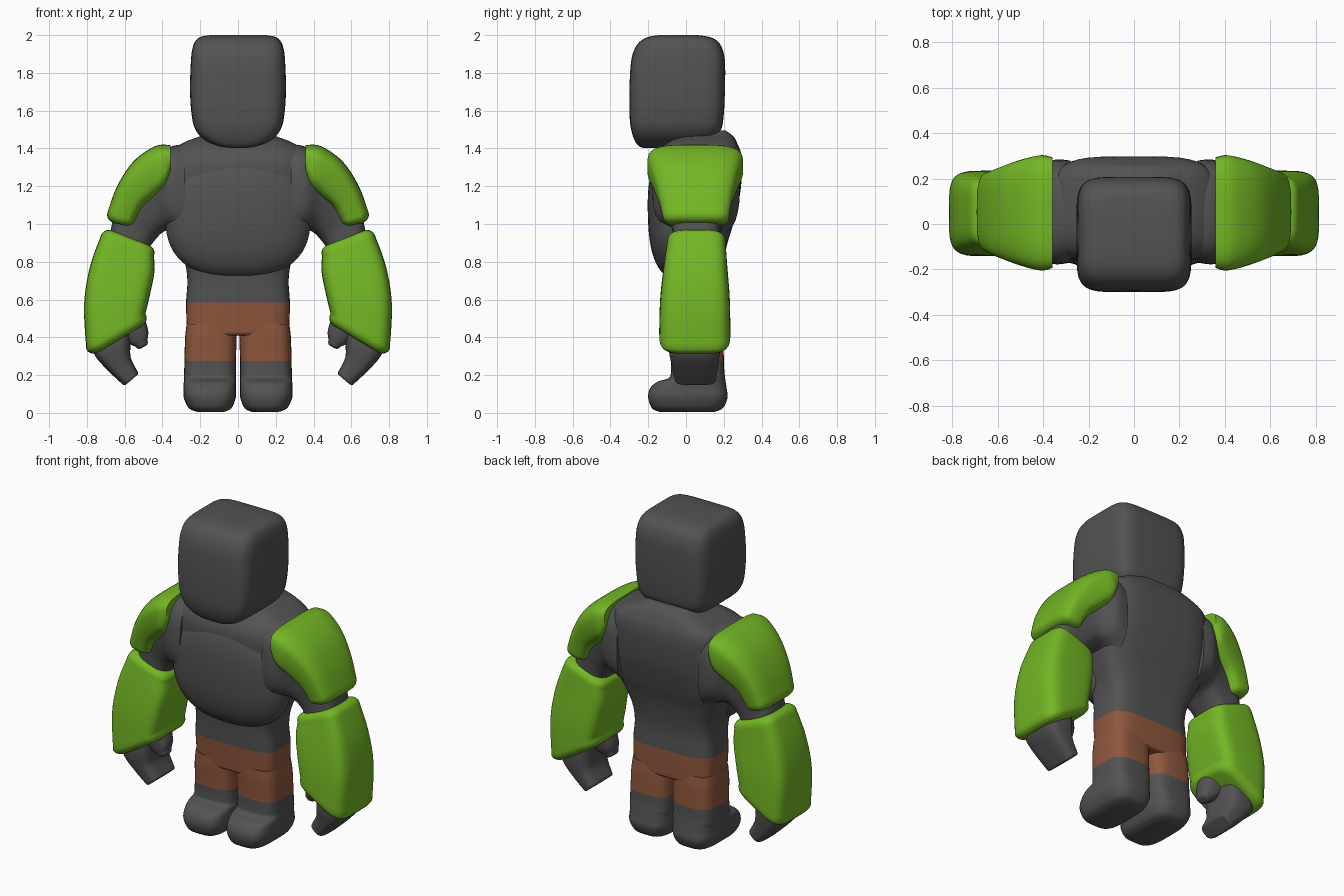
import bpy, bmesh, math
from mathutils import Vector


def material(name, rgb):
    m = bpy.data.materials.new(name)
    m.diffuse_color = (*rgb, 1)
    return m


GREY = material("dark grey", (0.086, 0.086, 0.086))
GREEN = material("leaf green", (0.175, 0.47, 0.018))
BROWN = material("earth brown", (0.28, 0.096, 0.048))


def spline(keys, sub):
    """Catmull-Rom rows between the key rows."""
    rows = []
    for i in range(len(keys) - 1):
        a, b, c, d = (keys[max(i - 1, 0)], keys[i], keys[i + 1], keys[min(i + 2, len(keys) - 1)])
        for s in range(sub):
            t = s / sub
            rows.append([0.5 * (2 * q + (r - p) * t + (2 * p - 5 * q + 4 * r - u) * t * t
                                + (3 * q - p - 3 * r + u) * t ** 3)
                         for p, q, r, u in zip(a, b, c, d)])
    return rows + [list(keys[-1])]


def loft(name, keys, mat, e=3.5, r0=0.0, r1=0.0, mirror=False, pants=None, n=40, sub=5):
    """Keys: x,z of one side, x,z of the other side, back/front y. r0, r1 round the ends."""
    rings = []
    for x0, z0, x1, z1, y0, y1 in spline(keys, sub):
        u = Vector((x1 - x0, 0, z1 - z0)) / 2
        rings.append((Vector(((x0 + x1) / 2, (y0 + y1) / 2, (z0 + z1) / 2)),
                      u.length, u.normalized(), (y1 - y0) / 2))

    def cap(end, before, r):
        c, w, d, h = end
        nrm = Vector((-d.z, 0, d.x))
        if nrm.dot(c - before[0]) < 0:
            nrm.negate()
        out = []
        for k in range(1, 6):
            t = k * math.pi / 10
            s = r * (1 - math.cos(t))
            out.append((c + nrm * r * math.sin(t), w - s, d, h - s))
        return out

    head = cap(rings[0], rings[1], r0)[::-1] if r0 else []
    tail = cap(rings[-1], rings[-2], r1) if r1 else []
    bm = bmesh.new()
    loops = []
    for c, w, d, h in head + rings + tail:
        loop = []
        for k in range(n):
            a = 2 * math.pi * k / n
            ca, sa = math.cos(a), math.sin(a)
            p = math.copysign(abs(ca) ** (2 / e), ca) * w
            q = math.copysign(abs(sa) ** (2 / e), sa) * h
            loop.append(bm.verts.new(c + d * p + Vector((0, q, 0))))
        loops.append(loop)
    for a, b in zip(loops, loops[1:]):
        for k in range(n):
            bm.faces.new((a[k], a[(k + 1) % n], b[(k + 1) % n], b[k]))
    bm.faces.new(loops[0])
    bm.faces.new(loops[-1])
    return finish(name, bm, mat, mirror, pants)


def finish(name, bm, mat, mirror=False, pants=None):
    if pants:
        for z in pants:
            bmesh.ops.bisect_plane(bm, geom=bm.verts[:] + bm.edges[:] + bm.faces[:],
                                   plane_co=(0, 0, z), plane_no=(0, 0, 1), dist=1e-5)
        for f in bm.faces:
            f.material_index = int(pants[0] < f.calc_center_median().z < pants[1])
    bmesh.ops.recalc_face_normals(bm, faces=bm.faces[:])
    for f in bm.faces:
        f.smooth = True
    me = bpy.data.meshes.new(name)
    bm.to_mesh(me)
    bm.free()
    me.materials.append(mat)
    if pants:
        me.materials.append(BROWN)
    me.set_sharp_from_angle(angle=math.radians(50))
    ob = bpy.data.objects.new(name, me)
    bpy.context.collection.objects.link(ob)
    if mirror:
        ob.modifiers.new("mirror", 'MIRROR')
    return ob


def level(*rows):
    """Rows of z, half width, front y, back y, centred on x = 0."""
    return [(-w, z, w, z, y0, y1) for z, w, y0, y1 in rows]


PANTS = (0.275, 0.585)

# Head: rounded block with a soft chin
loft("head", level((1.402, 0.03, -0.22, -0.02), (1.412, 0.10, -0.25, 0.04), (1.44, 0.17, -0.27, 0.12),
                   (1.49, 0.22, -0.288, 0.18), (1.56, 0.243, -0.298, 0.198), (1.70, 0.254, -0.30, 0.206),
                   (1.85, 0.25, -0.292, 0.207), (1.92, 0.243, -0.275, 0.195), (1.965, 0.228, -0.245, 0.17),
                   (1.99, 0.20, -0.20, 0.125), (2.0, 0.15, -0.14, 0.06)), GREY, e=5.5)

# Torso with the upper part of the shorts
loft("torso", level((0.43, 0.27, -0.085, 0.195), (0.58, 0.275, -0.095, 0.195), (0.70, 0.268, -0.10, 0.19),
                    (0.80, 0.283, -0.11, 0.20), (0.90, 0.325, -0.12, 0.22), (1.0, 0.365, -0.135, 0.25),
                    (1.15, 0.365, -0.165, 0.285), (1.30, 0.365, -0.175, 0.298), (1.38, 0.355, -0.15, 0.29),
                    (1.43, 0.29, -0.10, 0.27), (1.465, 0.20, -0.04, 0.25), (1.495, 0.14, 0.06, 0.21)),
     GREY, e=4, r0=0.02, pants=PANTS)

# Broad chest pad
bm = bmesh.new()
bmesh.ops.create_uvsphere(bm, u_segments=48, v_segments=32, radius=1)
for v in bm.verts:
    f = (abs(v.co.x) ** 2.5 + abs(v.co.y) ** 2.5 + abs(v.co.z) ** 2.5) ** (-1 / 2.5)
    z = v.co.z * f
    v.co = (v.co.x * f * 0.385, -0.06 + v.co.y * f * 0.142 - 0.01 * z, 1.045 + z * 0.33)
finish("chest_pad", bm, GREY)

# Leg and foot, the thigh coloured as shorts
loft("leg", [(0.075, 0.005, 0.215, 0.005, -0.14, 0.15), (0.035, 0.025, 0.26, 0.025, -0.18, 0.195),
             (0.012, 0.08, 0.287, 0.08, -0.20, 0.22), (0.010, 0.13, 0.288, 0.13, -0.19, 0.215),
             (0.010, 0.165, 0.287, 0.165, -0.15, 0.21), (0.010, 0.185, 0.286, 0.185, -0.09, 0.207),
             (0.010, 0.22, 0.285, 0.22, -0.08, 0.203), (0.010, 0.30, 0.283, 0.30, -0.08, 0.20),
             (0.007, 0.40, 0.28, 0.40, -0.085, 0.197), (0.002, 0.47, 0.272, 0.47, -0.085, 0.19)],
     GREY, e=3.5, mirror=True, pants=PANTS)

# Bare arm from the shoulder through the elbow
loft("arm", [(0.28, 0.92, 0.28, 1.42, -0.17, 0.28), (0.358, 0.965, 0.365, 1.405, -0.175, 0.28),
             (0.40, 0.955, 0.50, 1.30, -0.12, 0.22), (0.435, 0.92, 0.62, 1.13, -0.08, 0.19),
             (0.465, 0.88, 0.665, 1.01, -0.07, 0.18), (0.49, 0.82, 0.68, 0.91, -0.07, 0.18)],
     GREY, e=3, mirror=True)

# Shoulder sleeve
loft("shoulder_guard", [(0.358, 1.26, 0.358, 1.418, -0.193, 0.293), (0.38, 1.19, 0.44, 1.412, -0.205, 0.303),
                        (0.43, 1.14, 0.555, 1.33, -0.18, 0.28), (0.495, 1.09, 0.64, 1.20, -0.15, 0.25),
                        (0.535, 1.025, 0.692, 1.06, -0.125, 0.23)], GREEN, e=3.5, r1=0.045, mirror=True)

# Forearm sleeve
loft("forearm_guard", [(0.445, 0.83, 0.725, 0.94, -0.10, 0.21), (0.442, 0.75, 0.785, 0.77, -0.12, 0.22),
                       (0.465, 0.63, 0.815, 0.57, -0.137, 0.232), (0.49, 0.525, 0.803, 0.335, -0.142, 0.235)],
     GREEN, e=4.5, r0=0.045, r1=0.045, mirror=True)

# Hand block and thumb
loft("hand", [(0.57, 0.46, 0.77, 0.36, -0.09, 0.18), (0.57, 0.36, 0.755, 0.30, -0.09, 0.18),
              (0.567, 0.29, 0.69, 0.225, -0.075, 0.17), (0.532, 0.22, 0.612, 0.152, -0.06, 0.16)],
     GREY, e=3.5, r1=0.014, mirror=True)
loft("thumb", [(0.49, 0.49, 0.62, 0.40, -0.06, 0.09), (0.475, 0.43, 0.575, 0.365, -0.05, 0.07),
               (0.48, 0.385, 0.542, 0.35, -0.04, 0.05)], GREY, e=2.5, r1=0.022, mirror=True)
